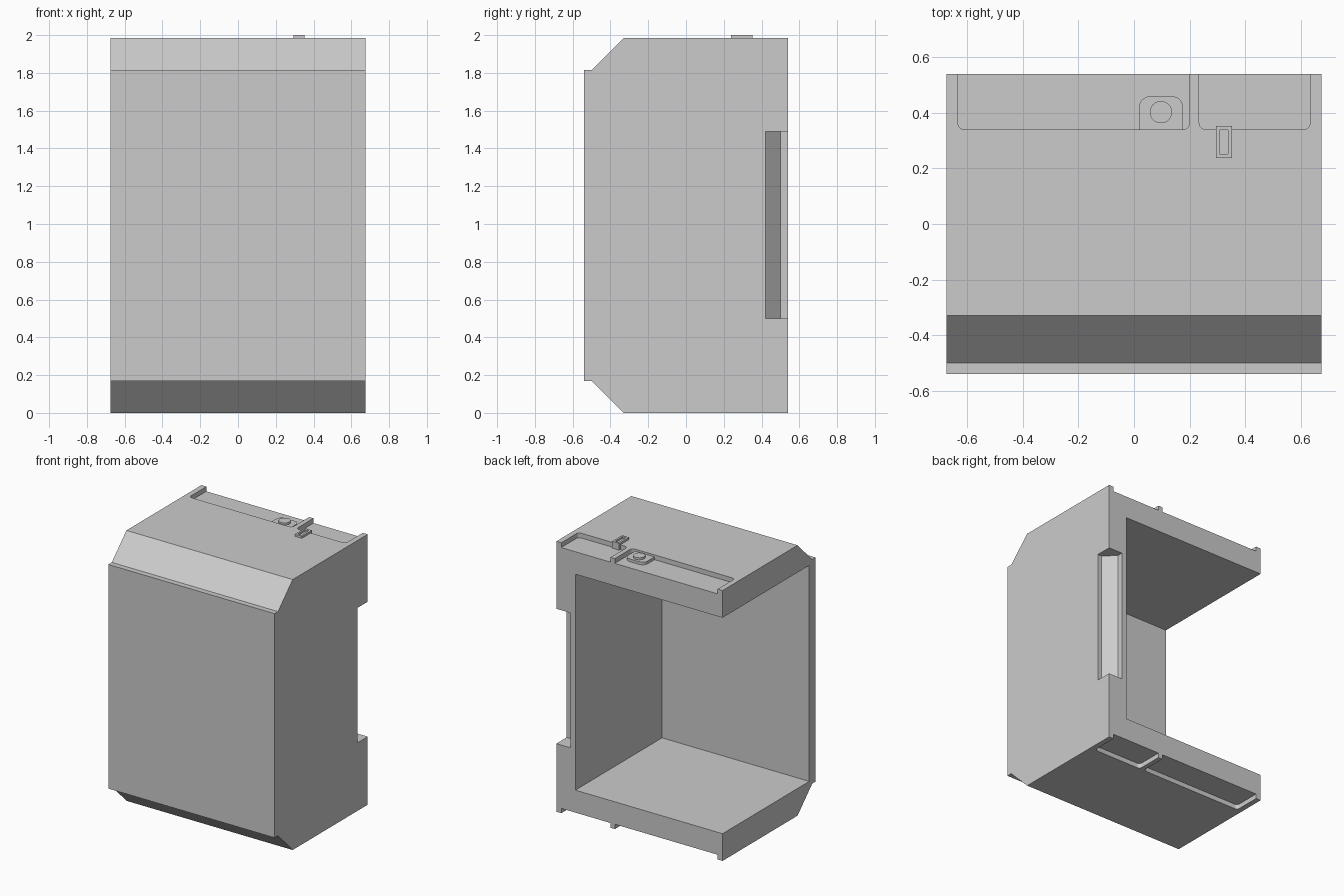
import bpy, bmesh, math
from mathutils import Vector

cube = bpy.data.objects.get("Cube")
if cube:
    bpy.data.objects.remove(cube, do_unlink=True)

grey = bpy.data.materials.new("housing grey")
grey.use_nodes = True
COLOUR = (0.6, 0.6, 0.6, 1)
grey.diffuse_color = COLOUR
grey.node_tree.nodes["Principled BSDF"].inputs["Base Color"].default_value = COLOUR


def prism(name, outline, lo, hi, axis="z"):
    """Extrude a 2D outline along z (outline is x, y) or along x (outline is y, z)."""
    place = (lambda a, b: (a, b, lo)) if axis == "z" else (lambda a, b: (lo, a, b))
    shift = Vector((0, 0, hi - lo)) if axis == "z" else Vector((hi - lo, 0, 0))
    bm = bmesh.new()
    face = bm.faces.new([bm.verts.new(place(*p)) for p in outline])
    top = bmesh.ops.extrude_face_region(bm, geom=[face])["geom"]
    bmesh.ops.translate(bm, vec=shift, verts=[v for v in top if isinstance(v, bmesh.types.BMVert)])
    bmesh.ops.recalc_face_normals(bm, faces=bm.faces)
    mesh = bpy.data.meshes.new(name)
    bm.to_mesh(mesh)
    bm.free()
    mesh.materials.append(grey)
    obj = bpy.data.objects.new(name, mesh)
    bpy.context.collection.objects.link(obj)
    return obj


def rect(x0, x1, y0, y1):
    return [(x0, y0), (x1, y0), (x1, y1), (x0, y1)]


def arc(cx, cy, r, start, end, steps=6):
    angles = [math.radians(start + (end - start) * i / steps) for i in range(steps + 1)]
    return [(cx + r * math.cos(a), cy + r * math.sin(a)) for a in angles]


def cut(target, cutters):
    """Subtract the cutters and remove them."""
    bpy.context.view_layer.objects.active = target
    for cutter in cutters:
        cutter.hide_render = True
        mod = target.modifiers.new("cut", "BOOLEAN")
        mod.operation = "DIFFERENCE"
        mod.solver = "EXACT"
        mod.object = cutter
        bpy.ops.object.modifier_apply(modifier=mod.name)
        bpy.data.objects.remove(cutter, do_unlink=True)


# Housing: side profile with stepped chamfers at the top and bottom front edges
HALF, BACK, TOP = 0.675, 0.54, 1.985
upper = [(BACK, TOP), (-0.33, TOP), (-0.5, 1.815), (-BACK, 1.815)]
lower = [(y, TOP - z) for y, z in reversed(upper)]
housing = prism("housing", upper + lower, -HALF, HALF, "x")

# Cavity, open at the back and at the right side
cutters = [prism("cavity", rect(-1, 0.52, -0.465, 1), 0.2, TOP - 0.2)]

# Grip notch in the back left corner
notch = [(0.8, 0.42), (0.64, 0.42), (0.56, 0.5), (0.56, 0.7), (0.8, 0.7)]
cutters.append(prism("notch", notch, 0.5, 1.49))

# Shallow pockets along the back of the top and the bottom
DEPTH, FRONT, R = 0.035, 0.34, 0.025
for x0, x1 in ((-0.635, 0.2), (0.235, 0.635)):
    outline = (arc(x0 + R, FRONT + R, R, 180, 270) + arc(x1 - R, FRONT + R, R, 270, 360)
               + [(x1, 0.7), (x0, 0.7)])
    cutters.append(prism("top_pocket", outline, TOP - DEPTH, TOP + 0.1))
    cutters.append(prism("bottom_pocket", outline, -0.1, DEPTH))
cut(housing, cutters)

# Raised pad and round button in the wider pocket
R = 0.04
pad = ([(0.018, FRONT), (0.177, FRONT)] + arc(0.177 - R, 0.46 - R, R, 0, 90)
       + arc(0.018 + R, 0.46 - R, R, 90, 180))
prism("button_pad", pad, TOP - DEPTH - 0.005, TOP - 0.015)
button = prism("button", arc(0.097, 0.403, 0.04, 0, 360, 32)[:-1], TOP - 0.02, TOP)

# Slotted latch overhanging the narrower pocket
latch = prism("latch", rect(0.295, 0.353, 0.237, 0.353), TOP - DEPTH - 0.005, 2)
cut(latch, [prism("slot", rect(0.309, 0.339, 0.252, 0.338), TOP + 0.002, 2.1)])

# Smooth the round parts and keep their edges sharp
for obj in (housing, button):
    bpy.ops.object.select_all(action="DESELECT")
    obj.select_set(True)
    bpy.context.view_layer.objects.active = obj
    bpy.ops.object.shade_smooth_by_angle(angle=math.radians(25))
